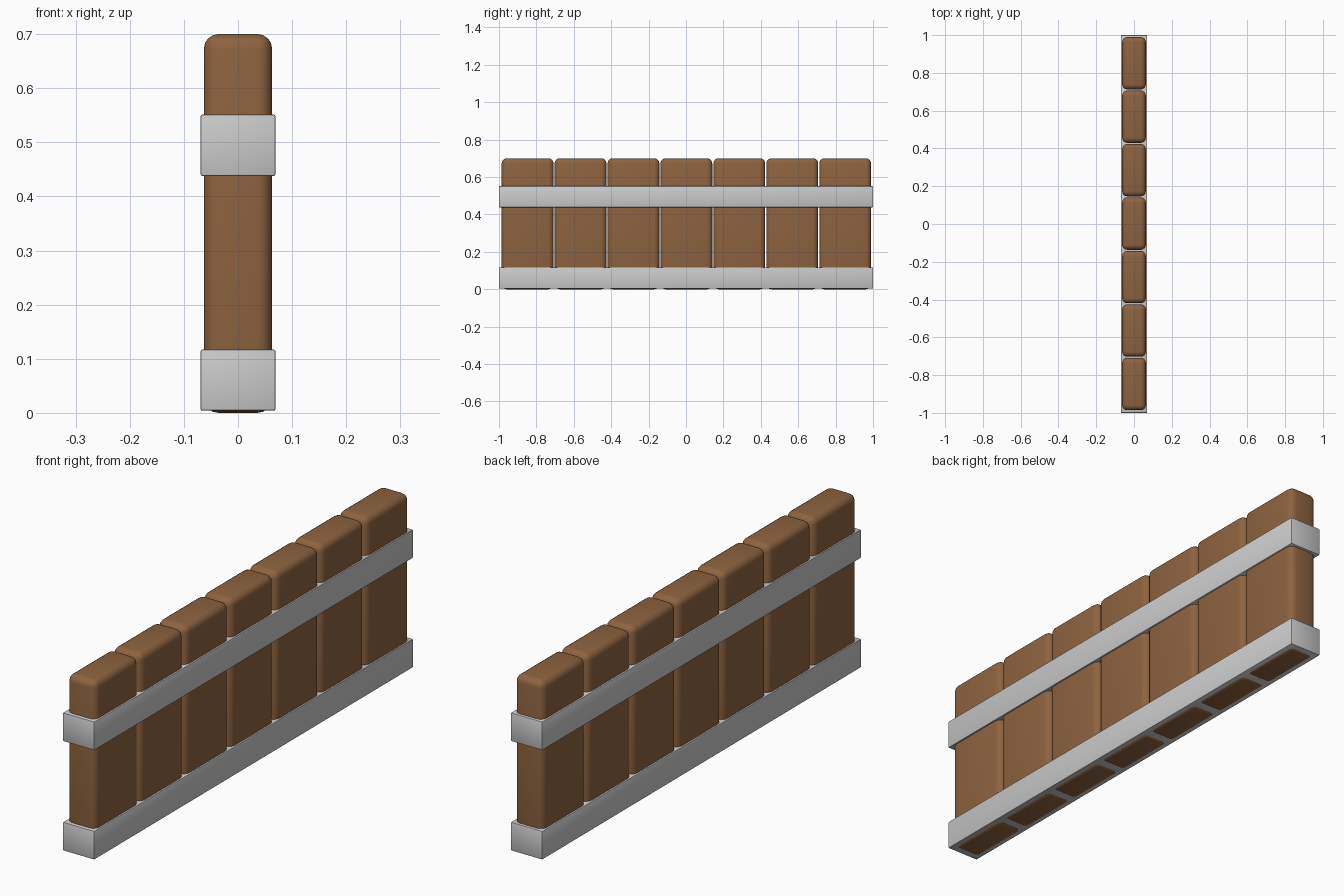
import bpy

if "Cube" in bpy.data.objects:
    bpy.data.objects.remove(bpy.data.objects["Cube"])

wood = bpy.data.materials.new("wood")
wood.diffuse_color = (0.27, 0.125, 0.05, 1)
wood.use_nodes = True
wood.node_tree.nodes["Principled BSDF"].inputs["Base Color"].default_value = wood.diffuse_color


def rounded_box(name, size, centre, bevel, segments, material=None):
    bpy.ops.mesh.primitive_cube_add(size=1, location=centre)
    ob = bpy.context.object
    ob.name = name
    ob.scale = size
    bpy.ops.object.transform_apply(location=False, rotation=False, scale=True)
    mod = ob.modifiers.new("rounded_edges", "BEVEL")
    mod.width = bevel
    mod.segments = segments
    bpy.ops.object.modifier_apply(modifier=mod.name)
    bpy.ops.object.shade_smooth_by_angle()
    if material:
        ob.data.materials.append(material)
    return ob


# row of upright planks
COUNT, PITCH = 7, 0.283
for i in range(COUNT):
    y = (i - (COUNT - 1) / 2) * PITCH
    rounded_box(f"plank_{i + 1}", (0.126, 0.277, 0.70), (0, y + 0.002, 0.35),
                0.027, 4, wood)

# bars wrapping the planks near the bottom and the top
for name, low, high in (("lower_band", 0.004, 0.117), ("upper_band", 0.438, 0.551)):
    rounded_box(name, (0.138, 2.0, high - low), (0, 0, (low + high) / 2), 0.003, 2)
